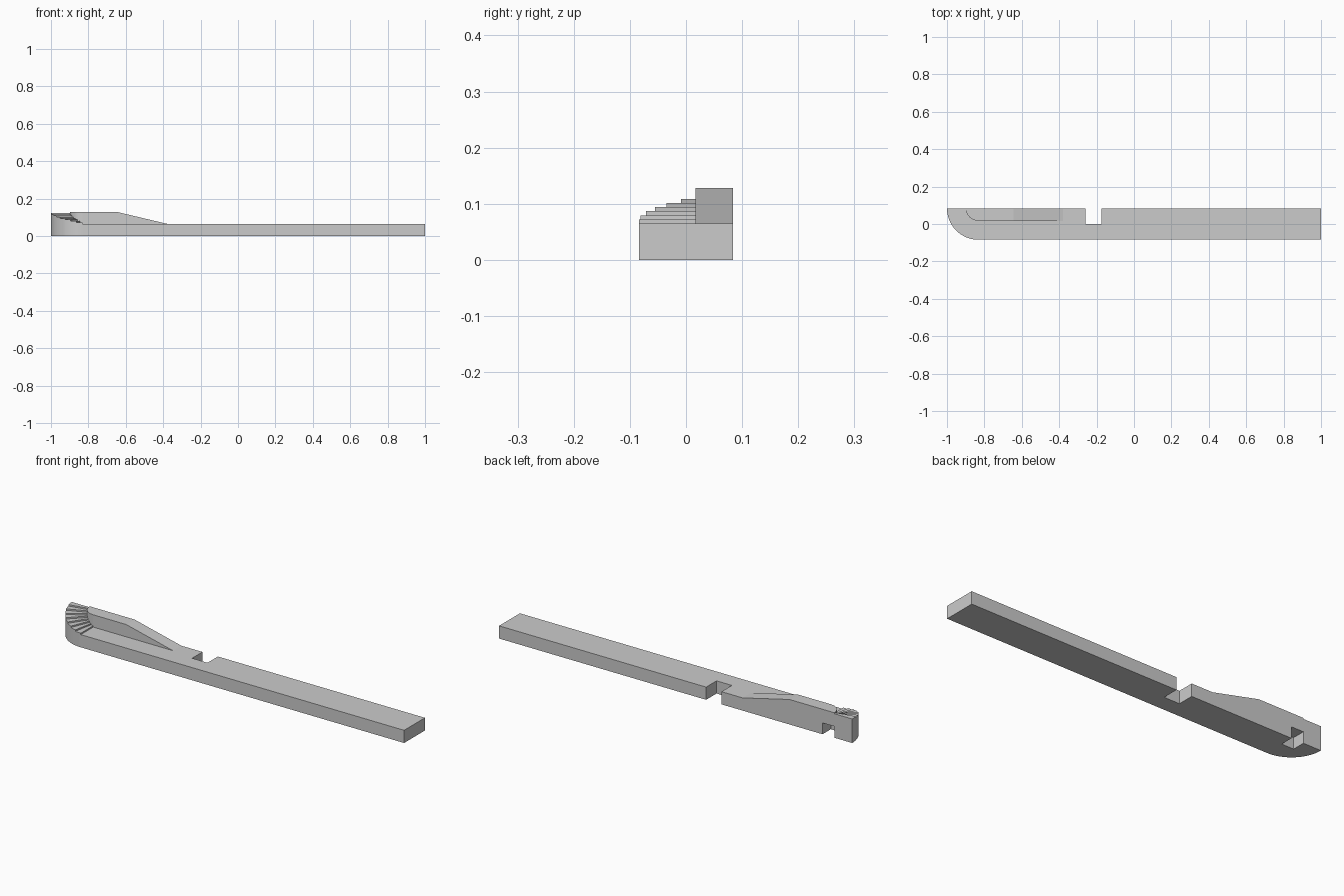
import bpy, bmesh
from math import sin, cos, radians

if "Cube" in bpy.data.objects:
    bpy.data.objects.remove(bpy.data.objects["Cube"])

HALF_W = 0.084            # half width of the whole model
CX, CY = -0.832, 0.084    # pivot of the rounded end
R_OUT, R_IN = 0.168, 0.067
FLOOR, WALL_TOP = 0.065, 0.128
STEPS, SEG = 8, 3


def arc(radius, a0, a1, n):
    """Points around the pivot; 0 deg points to the front, 90 deg to the left."""
    pts = []
    for i in range(n + 1):
        a = radians(a0 + (a1 - a0) * i / n)
        pts.append((CX - radius * sin(a), CY - radius * cos(a)))
    return pts


def prism(name, outline, z0, top):
    """Extrude a plan outline from z0 up to a height, or to a height function of x."""
    height = top if callable(top) else (lambda x: top)
    bm = bmesh.new()
    low = [bm.verts.new((x, y, z0)) for x, y in outline]
    high = [bm.verts.new((x, y, height(x))) for x, y in outline]
    bm.faces.new(low)
    n = len(low)
    for i in range(n):
        j = (i + 1) % n
        bm.faces.new((low[i], low[j], high[j], high[i]))
    if callable(top):
        bmesh.ops.contextual_create(bm, geom=high)
    else:
        bm.faces.new(high)
    bmesh.ops.recalc_face_normals(bm, faces=bm.faces)
    me = bpy.data.meshes.new(name)
    bm.to_mesh(me)
    bm.free()
    ob = bpy.data.objects.new(name, me)
    bpy.context.collection.objects.link(ob)
    return ob


# Long base slab with a rounded left end and a notch in the back edge
base = prism("base_slab", arc(R_OUT, 90, 0, STEPS * SEG) + [
    (1, -HALF_W), (1, HALF_W), (-0.173, HALF_W), (-0.173, 0),
    (-0.26, 0), (-0.26, HALF_W)], 0, FLOOR)

# Pocket cut into the underside at the back, near the rounded end
cutter = prism("pocket_cutter", [(-0.9, 0.017), (-0.832, 0.017),
                                 (-0.832, 0.12), (-0.9, 0.12)], -0.05, 0.058)
cutter.hide_render = True
cutter.hide_viewport = True
cut = base.modifiers.new("pocket", 'BOOLEAN')
cut.operation = 'DIFFERENCE'
cut.solver = 'EXACT'
cut.object = cutter

# Raised wall with a rounded inner end
prism("wall", arc(R_IN, 90, 0, STEPS) + [(-0.645, CY - R_IN), (-0.645, HALF_W)],
      FLOOR, WALL_TOP)

# Ramp running from the wall top down to the slab
prism("wall_ramp", [(-0.645, CY - R_IN), (-0.38, CY - R_IN),
                    (-0.38, HALF_W), (-0.645, HALF_W)], FLOOR,
      lambda x: WALL_TOP if x < -0.5 else FLOOR + 0.0002)

# Winding stairs around the wall end
for k in range(STEPS):
    a0, a1 = 90 * k / STEPS, 90 * (k + 1) / STEPS
    prism(f"winding_step_{k + 1}",
          arc(R_OUT, a0, a1, SEG) + arc(R_IN, a1, a0, 1),
          FLOOR, FLOOR + 0.00725 * (k + 1))
